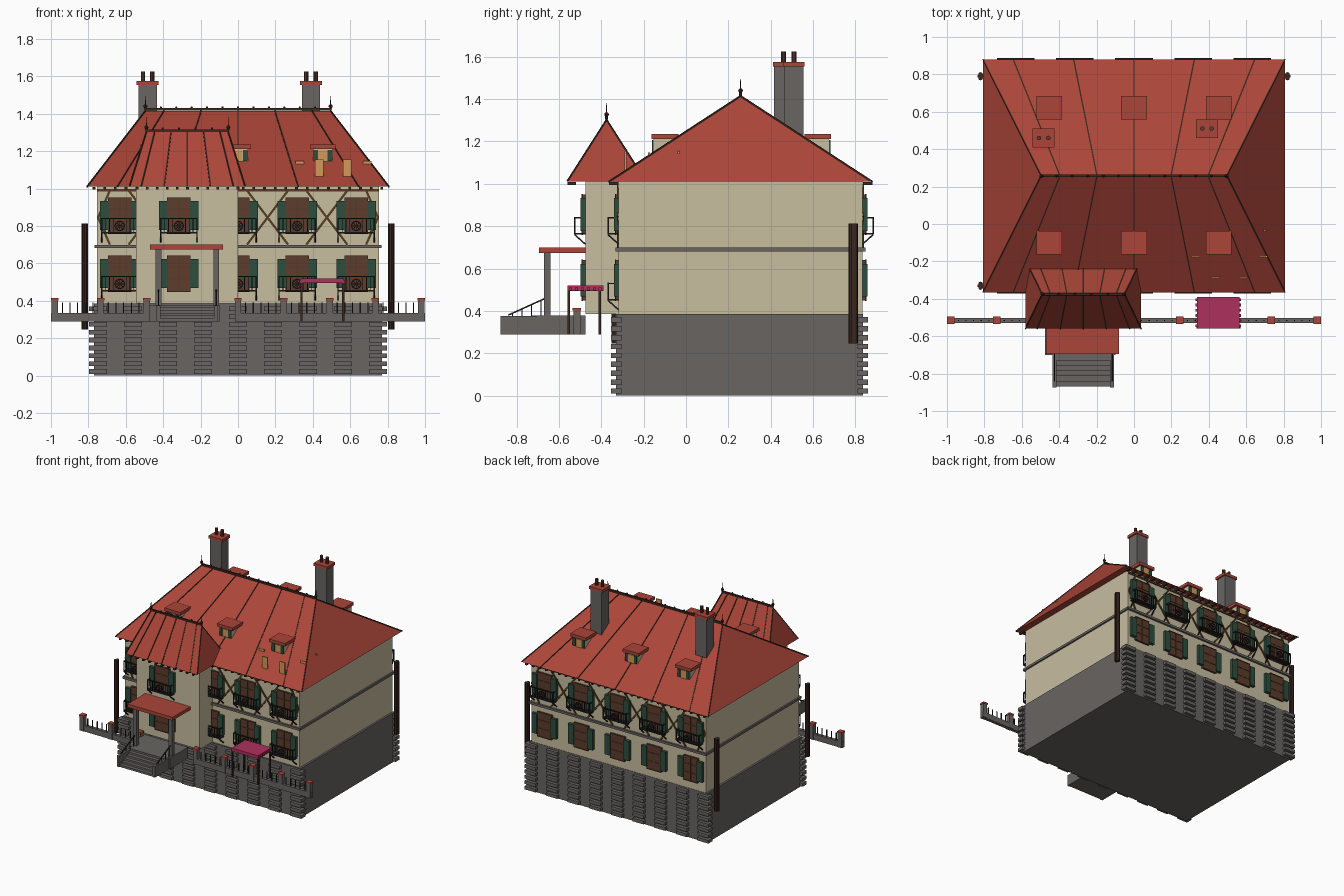
import bpy, bmesh, math
from mathutils import Vector, Matrix

if "Cube" in bpy.data.objects:
    bpy.data.objects.remove(bpy.data.objects["Cube"])

COLOURS = {
    "stone_grey": (0.14, 0.13, 0.122), "cream_plaster": (0.58, 0.51, 0.35),
    "roof_red": (0.41, 0.06, 0.04), "dark_brown": (0.045, 0.02, 0.014),
    "timber_brown": (0.09, 0.045, 0.016), "shutter_green": (0.026, 0.075, 0.048),
    "window_brown": (0.11, 0.045, 0.027), "awning_pink": (0.42, 0.03, 0.11),
    "dormer_orange": (0.66, 0.32, 0.1), "iron_black": (0.015, 0.015, 0.017)}
MATS = {}
for key, rgb in COLOURS.items():
    m = bpy.data.materials.new(key)
    m.use_nodes = True
    m.diffuse_color = (*rgb, 1)
    m.node_tree.nodes["Principled BSDF"].inputs["Base Color"].default_value = (*rgb, 1)
    MATS[key] = m

parts = {}


def part(name, mat):
    """Mesh collecting every piece of one named part."""
    if name not in parts:
        parts[name] = (bmesh.new(), mat)
    return parts[name][0]


def box(bm, c, s):
    """Box from centre and size."""
    bmesh.ops.create_cube(bm, size=1, matrix=Matrix.Translation(c) @ Matrix.Diagonal((*s, 1)))


def span(bm, x, y, z):
    """Box from (low, high) pairs."""
    r = (x, y, z)
    box(bm, [(a + b) / 2 for a, b in r], [abs(b - a) for a, b in r])


def bar(bm, a, b, w):
    """Square bar between two points."""
    a, b = Vector(a), Vector(b)
    d = b - a
    mat = Matrix.Translation((a + b) / 2) @ d.to_track_quat('Z', 'Y').to_matrix().to_4x4()
    bmesh.ops.create_cube(bm, size=1, matrix=mat @ Matrix.Diagonal((w, w, d.length, 1)))


def cyl(bm, c, r1, r2, h, n=10):
    bmesh.ops.create_cone(bm, cap_ends=True, segments=n, radius1=r1, radius2=r2, depth=h,
                          matrix=Matrix.Translation(c))


def hip_roof(name, x, y, rx, z0, z1):
    """Hipped roof with seams, ridge crest and finials."""
    bm = part(name, "roof_red")
    ym, xm = sum(y) / 2, sum(x) / 2
    e = [bm.verts.new((px, py, z0)) for px, py in
         ((x[0], y[0]), (x[1], y[0]), (x[1], y[1]), (x[0], y[1]))]
    a, b = [bm.verts.new((px, ym, z1)) for px in rx]
    for f in ((e[0], e[1], b, a), (e[1], e[2], b), (e[2], e[3], a, b), (e[3], e[0], a), e[::-1]):
        bm.faces.new(f)
    seams = part(name + "_seams", "dark_brown")
    for py in y:
        for t in (-1, -0.8, -0.4, 0, 0.4, 0.8, 1):
            top = xm + t * (rx[1] - rx[0]) / 2
            low = xm + t * (x[1] - x[0]) / 2
            bar(seams, (low, py, z0), (top, ym, z1), 0.007)
    crest = part(name + "_crest", "dark_brown")
    box(crest, (xm, ym, z1 + 0.008), (rx[1] - rx[0], 0.014, 0.014))
    n = round((rx[1] - rx[0]) / 0.08)
    for i in range(n + 1):
        cyl(crest, (rx[0] + i * (rx[1] - rx[0]) / n, ym, z1 + 0.017), 0.008, 0.005, 0.016, 6)
    for px in rx:
        cyl(crest, (px, ym, z1 + 0.04), 0.005, 0.001, 0.08, 6)
        bmesh.ops.create_uvsphere(crest, u_segments=8, v_segments=6, radius=0.011,
                                  matrix=Matrix.Translation((px, ym, z1 + 0.025)))


def window(x, y, s, z, balcony):
    """Shuttered window on a wall at y, facing s along y, sill at z."""
    box(part("windows", "window_brown"), (x, y, z + 0.095), (0.125, 0.03, 0.19))
    fr = part("window_bars", "timber_brown")
    box(fr, (x, y + s * 0.015, z + 0.095), (0.006, 0.006, 0.19))
    for k in (0.0, 0.065, 0.13, 0.19):
        box(fr, (x, y + s * 0.015, z + k), (0.125, 0.006, 0.005))
    for d in (-1, 1):
        box(part("shutters", "shutter_green"), (x + d * 0.083, y + s * 0.008, z + 0.095),
            (0.046, 0.03, 0.155))
    if not balcony:
        return
    bm = part("balconies", "iron_black")
    yo = y + s * 0.05
    box(bm, (x, y + s * 0.025, z + 0.004), (0.2, 0.05, 0.007))
    box(bm, (x, yo, z + 0.08), (0.2, 0.007, 0.007))
    for d in (-1, 1):
        xe = x + d * 0.097
        bar(bm, (xe, y, z + 0.08), (xe, yo, z + 0.08), 0.006)
        bar(bm, (xe, y, z - 0.045), (xe, yo, z), 0.007)
        box(bm, (xe, yo, z + 0.04), (0.007, 0.007, 0.08))
        for k in (0.035, 0.055, 0.075):
            box(bm, (x + d * k, yo, z + 0.04), (0.004, 0.004, 0.08))
    ring = [(x + 0.026 * math.cos(i * math.pi / 4), yo, z + 0.04 + 0.026 * math.sin(i * math.pi / 4))
            for i in range(8)]
    for i in range(8):
        bar(bm, ring[i - 1], ring[i], 0.006)
        if i < 4:
            bar(bm, ring[i], ring[i + 4], 0.004)


# Stone base with rows of raised blocks
base = part("stone_base", "stone_grey")
span(base, (-0.77, 0.77), (-0.33, 0.835), (0, 0.385))
blocks = part("base_blocks", "stone_grey")
for row in range(9):
    z = 0.022 + row * 0.042
    for i in range(9):
        for y in (-0.33, 0.835):
            box(blocks, ((i - 4) * 0.187, y, z), (0.095, 0.05, 0.025))

# Walls, projecting bay, string course
walls = part("house_walls", "cream_plaster")
span(walls, (-0.755, 0.755), (-0.318, 0.833), (0.385, 1.011))
span(part("bay_walls", "cream_plaster"), (-0.545, 0), (-0.475, -0.2), (0.385, 1.012))
course = part("string_course", "stone_grey")
for y in (-0.32, 0.835):
    box(course, (0, y, 0.69), (1.53, 0.025, 0.018))
for x in (-0.757, 0.757):
    box(course, (x, 0.257, 0.69), (0.02, 1.17, 0.018))

# Timber framing on the upper floor
timber = part("timber_framing", "timber_brown")
for y in (-0.319, 0.834):
    box(timber, (0, y, 0.99), (1.51, 0.014, 0.014))
    for x in (-0.475, -0.158, 0.158, 0.475):
        for d in (-1, 1):
            bar(timber, (x - d * 0.11, y, 0.7), (x + d * 0.11, y, 0.99), 0.012)
    for d in (-1, 1):
        for z in (0.7, 0.99):
            bar(timber, (d * 0.685, y, z), (d * 0.748, y, 0.845), 0.012)

# Windows and balconies
for i in range(-2, 3):
    x = i * 0.316
    window(x, 0.833, 1, 0.76, True)
    window(x, 0.833, 1, 0.45, False)
    if i == -1:
        window(x, -0.475, -1, 0.76, True)
        window(x, -0.475, -1, 0.45, False)
    else:
        window(x, -0.318, -1, 0.76, True)
        window(x, -0.318, -1, 0.45, True)

# Roofs and rafter ends
hip_roof("main_roof", (-0.807, 0.807), (-0.365, 0.88), (-0.495, 0.495), 1.01, 1.415)
hip_roof("bay_roof", (-0.58, 0.038), (-0.56, -0.19), (-0.49, -0.052), 1.012, 1.302)
rafters = part("rafter_ends", "dark_brown")
for i in range(28):
    for y in (-0.34, 0.857):
        box(rafters, (-0.77 + i * 0.057, y, 1.001), (0.014, 0.045, 0.014))
for i in range(11):
    box(rafters, (-0.54 + i * 0.054, -0.54, 1.002), (0.014, 0.04, 0.014))

# Dormers
for x in (-0.453, 0, 0.453):
    for s, y in ((-1, -0.1), (1, 0.622)):
        box(part("dormer_walls", "cream_plaster"), (x, y, 1.165), (0.105, 0.105, 0.1))
        box(part("dormer_caps", "roof_red"), (x, y, 1.223), (0.137, 0.127, 0.024))
        yf = y + s * 0.053
        box(part("dormer_windows", "dormer_orange"), (x, yf, 1.172), (0.05, 0.008, 0.062))
        for d in (-1, 1):
            box(part("dormer_shutters", "shutter_green"), (x + d * 0.038, yf, 1.176),
                (0.024, 0.014, 0.06))

# Small upright roof vents
vents = part("roof_vents", "dormer_orange")
for x, y, z, h in ((0.33, -0.175, 1.138, 0.02), (0.69, -0.175, 1.138, 0.02),
                   (0.435, -0.285, 1.11, 0.09), (0.585, -0.285, 1.11, 0.09)):
    box(vents, (x, y, z), (0.045, 0.01, h))
box(vents, (0.7, -0.035, 1.145), (0.01, 0.01, 0.02))

# Chimneys
for x, y in ((-0.483, 0.46), (0.39, 0.51)):
    span(part("chimney_stacks", "stone_grey"), (x - 0.049, x + 0.049), (y - 0.045, y + 0.045), (1.05, 1.555))
    box(part("chimney_caps", "roof_red"), (x, y, 1.565), (0.117, 0.1, 0.022))
    for d in (-1, 1):
        cyl(part("chimney_pots", "window_brown"), (x + d * 0.025, y, 1.6), 0.012, 0.012, 0.05)

# Porch with steps, columns and handrails
steps = part("porch_steps", "stone_grey")
span(steps, (-0.475, -0.1), (-0.7, -0.475), (0.29, 0.378))
for i in range(6):
    span(steps, (-0.42, -0.12), (-0.87 + i * 0.028, -0.69), (0.29, 0.306 + i * 0.0145))
rails = part("porch_handrails", "iron_black")
for x in (-0.425, -0.117):
    box(steps, (x, -0.785, 0.333), (0.02, 0.18, 0.086))
    box(part("porch_columns", "stone_grey"), (x, -0.655, 0.525), (0.03, 0.03, 0.3))
    bar(rails, (x, -0.84, 0.38), (x, -0.67, 0.457), 0.007)
    for k in range(4):
        y = -0.82 + k * 0.045
        bar(rails, (x, y, 0.37), (x, y, 0.39 + k * 0.02), 0.005)
span(part("porch_canopy", "roof_red"), (-0.47, -0.08), (-0.695, -0.47), (0.674, 0.7))

# Garden fence
wall = part("fence_wall", "stone_grey")
span(wall, (-1, -0.475), (-0.528, -0.502), (0.29, 0.335))
span(wall, (-0.01, 1), (-0.528, -0.502), (0.29, 0.335))
posts = [-0.98, -0.735, -0.488, 0.0, 0.245, 0.49, 0.735, 0.98]
for x in posts:
    box(part("fence_posts", "stone_grey"), (x, -0.515, 0.347), (0.034, 0.034, 0.113))
    box(part("fence_post_caps", "roof_red"), (x, -0.515, 0.408), (0.04, 0.04, 0.013))
for a, b in zip(posts, posts[1:]):
    if b - a < 0.3:
        for k in range(1, 6):
            x = a + (b - a) * k / 6
            box(part("fence_pickets", "iron_black"), (x, -0.515, 0.362), (0.006, 0.006, 0.06))

# Pink awning with a toothed edge
awning = part("awning", "awning_pink")
span(awning, (0.337, 0.565), (-0.56, -0.39), (0.495, 0.52))
for x in (0.335, 0.567):
    for k in range(6):
        box(awning, (x, -0.545 + k * 0.028, 0.503), (0.012, 0.014, 0.014))
    for y in (-0.553, -0.407):
        box(part("awning_legs", "dark_brown"), (0.451 + (x - 0.451) * 0.96, y, 0.393),
            (0.012, 0.012, 0.206))

# Tall side poles
for x, y in ((-0.82, 0.79), (0.82, 0.79), (-0.82, -0.33)):
    for d in (-1, 1):
        cyl(part("side_poles", "dark_brown"), (x, y + d * 0.009, 0.53), 0.013, 0.013, 0.565, 8)
    box(part("side_poles", "dark_brown"), (x, y, 0.53), (0.036, 0.014, 0.565))

# Turn every collected part into an object
for name, (bm, mat) in parts.items():
    bmesh.ops.recalc_face_normals(bm, faces=bm.faces)
    mesh = bpy.data.meshes.new(name)
    bm.to_mesh(mesh)
    bm.free()
    mesh.materials.append(MATS[mat])
    bpy.context.scene.collection.objects.link(bpy.data.objects.new(name, mesh))
